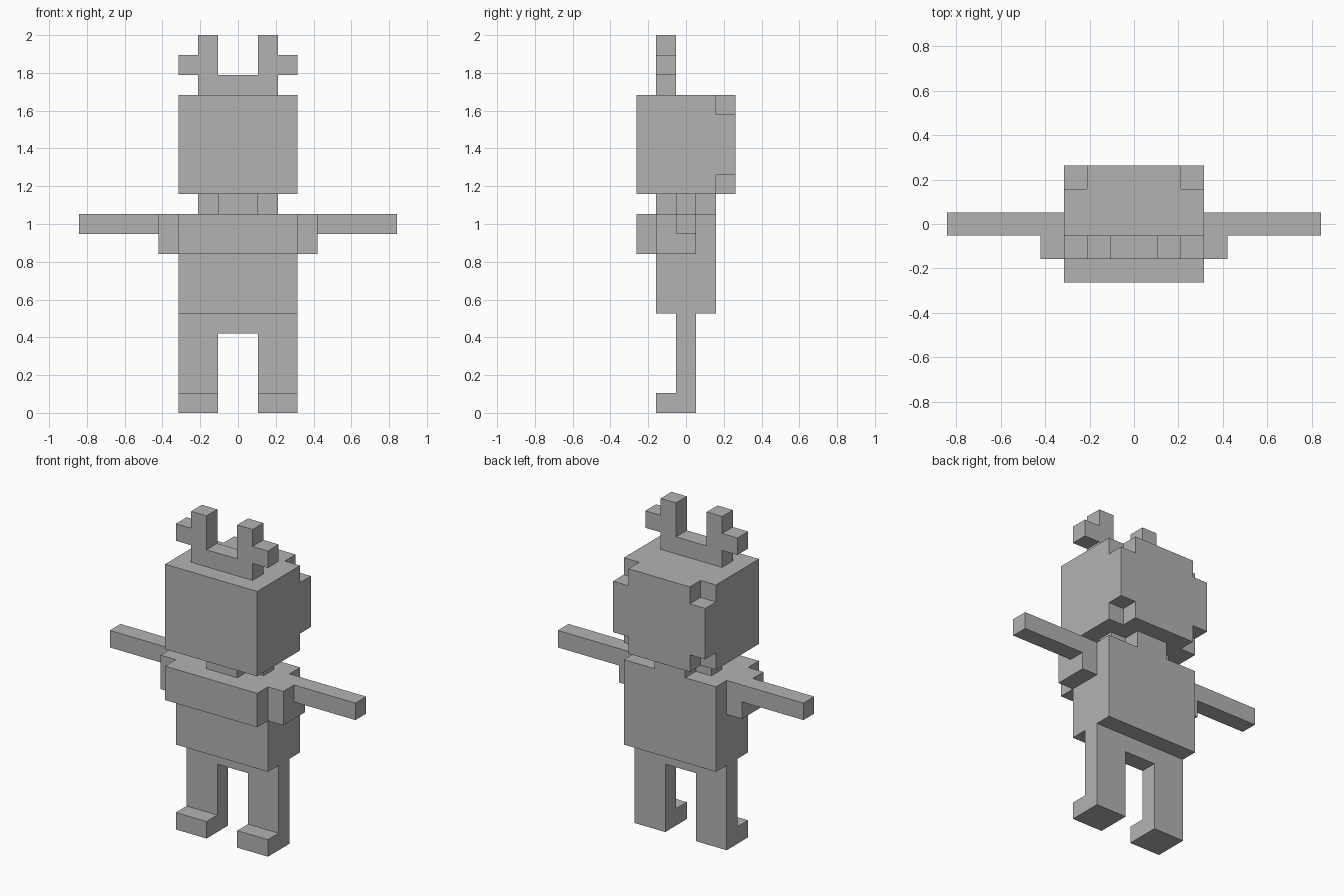
import bpy
import bmesh
import math
from itertools import product

cube = bpy.data.objects.get("Cube")
if cube:
    bpy.data.objects.remove(cube, do_unlink=True)

UNIT = 2 / 19                      # edge of one block
DEPTH_OFFSET = 2.5                 # centres the blocks in depth

grey = bpy.data.materials.new("plain grey")
grey.use_nodes = True
colour = (0.45, 0.45, 0.45, 1)
grey.diffuse_color = colour
grey.node_tree.nodes["Principled BSDF"].inputs["Base Color"].default_value = colour


def box(x, y, z):
    """Block cells filling the given x, y and z ranges."""
    return set(product(range(*x), range(*y), range(*z)))


def mirrored(cells):
    """The same cells on the other side of the body."""
    return {(-1 - x, y, z) for x, y, z in cells}


parts = {}

# Body
parts["hips"] = box((-3, 3), (2, 3), (4, 5))
parts["torso"] = box((-3, 3), (1, 4), (5, 10))
parts["chest"] = box((-3, 3), (0, 1), (8, 10))
parts["neck"] = box((-1, 1), (1, 4), (10, 11)) | box((-2, 2), (2, 3), (10, 11))

# Head with the rear corners cut away
rear_corners = box((2, 3), (4, 5), (11, 12)) | box((2, 3), (4, 5), (15, 16))
parts["head"] = box((-3, 3), (0, 5), (11, 16)) - rear_corners - mirrored(rear_corners)
parts["antler_base"] = box((-2, 2), (1, 2), (16, 17))

# Paired parts, given for the left side
pairs = {
    "leg": box((1, 3), (2, 3), (0, 4)),
    "foot": box((1, 3), (1, 2), (0, 1)),
    "shoulder": box((3, 4), (1, 3), (8, 10)),
    "arm": box((4, 8), (2, 3), (9, 10)),
    "antler": box((1, 2), (1, 2), (17, 19)) | box((2, 3), (1, 2), (17, 18)),
}
for name, cells in pairs.items():
    parts["left_" + name] = cells
    parts["right_" + name] = mirrored(cells)

filled = set().union(*parts.values())


def build(name, cells):
    """Make the outer skin of a part, leaving out faces hidden by a neighbour."""
    bm = bmesh.new()
    verts = {}

    def corner(p):
        if p not in verts:
            verts[p] = bm.verts.new((p[0] * UNIT, (p[1] - DEPTH_OFFSET) * UNIT, p[2] * UNIT))
        return verts[p]

    for cell in sorted(cells):
        for axis, side in product(range(3), (0, 1)):
            neighbour = list(cell)
            neighbour[axis] += 2 * side - 1
            if tuple(neighbour) in filled:
                continue
            u, v = (axis + 1) % 3, (axis + 2) % 3
            ring = []
            for du, dv in ((0, 0), (1, 0), (1, 1), (0, 1)):
                p = list(cell)
                p[axis] += side
                p[u] += du
                p[v] += dv
                ring.append(corner(tuple(p)))
            bm.faces.new(ring if side else ring[::-1])

    # Merge the block faces into large flat ones
    bmesh.ops.dissolve_limit(bm, angle_limit=math.radians(1),
                             verts=bm.verts[:], edges=bm.edges[:])
    mesh = bpy.data.meshes.new(name)
    bm.to_mesh(mesh)
    bm.free()
    mesh.materials.append(grey)
    bpy.context.collection.objects.link(bpy.data.objects.new(name, mesh))


for name, cells in parts.items():
    build(name, cells)
